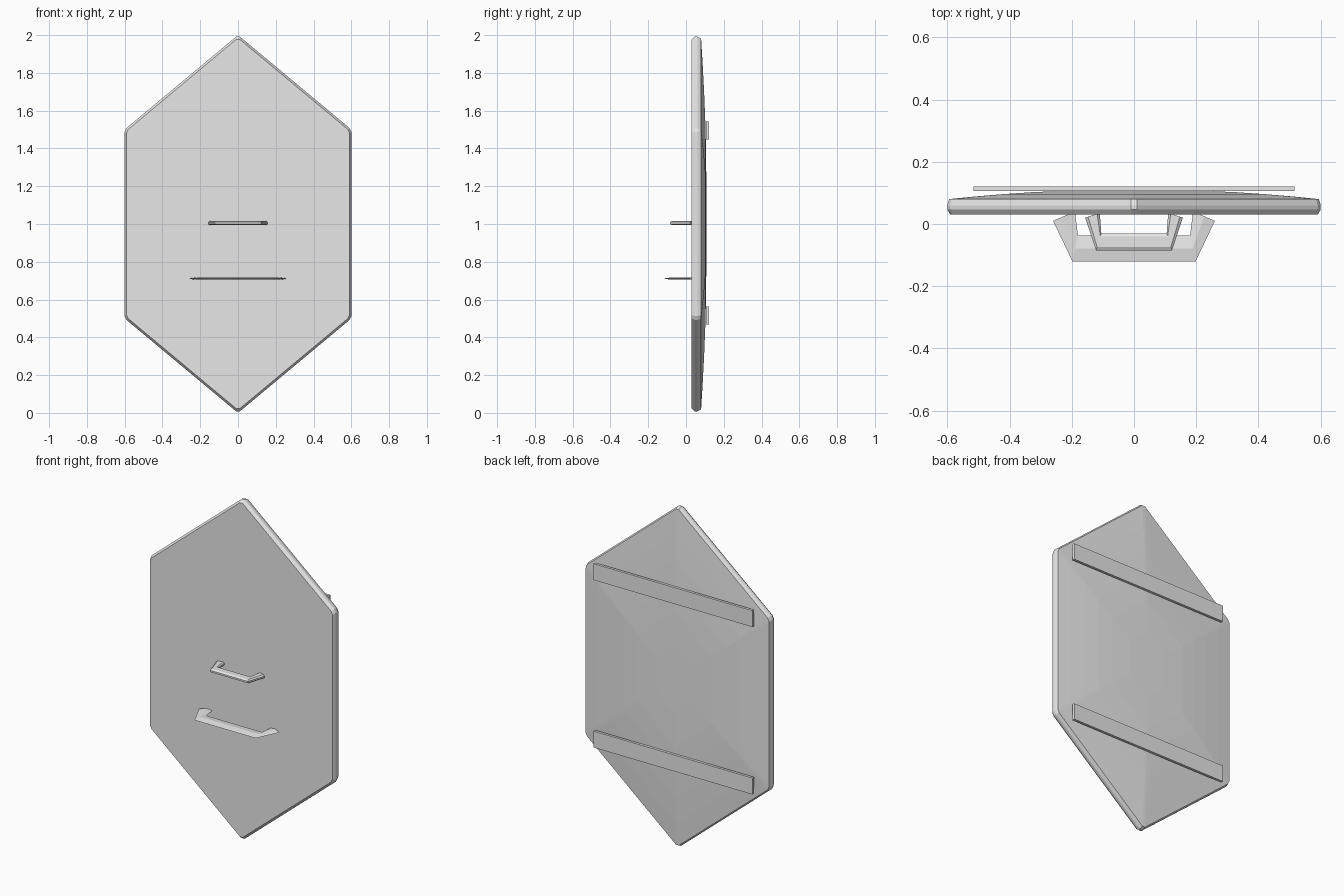
import bpy, bmesh
from mathutils import Vector

if "Cube" in bpy.data.objects:
    bpy.data.objects.remove(bpy.data.objects["Cube"])

grey = bpy.data.materials.new("light_grey")
grey.diffuse_color = (0.8, 0.8, 0.8, 1)
grey.use_nodes = True
grey.node_tree.nodes["Principled BSDF"].inputs["Base Color"].default_value = grey.diffuse_color


def finish(name, bm):
    bmesh.ops.recalc_face_normals(bm, faces=bm.faces)
    mesh = bpy.data.meshes.new(name)
    bm.to_mesh(mesh)
    bm.free()
    mesh.materials.append(grey)
    obj = bpy.data.objects.new(name, mesh)
    bpy.context.collection.objects.link(obj)
    return obj


def loft(name, rings, cap_start=True, cap_end=True):
    """Skin a list of equal-length closed rings of points."""
    bm = bmesh.new()
    loops = [[bm.verts.new(p) for p in ring] for ring in rings]
    n = len(loops[0])
    for a, b in zip(loops, loops[1:]):
        for i in range(n):
            j = (i + 1) % n
            bm.faces.new((a[i], a[j], b[j], b[i]))
    if cap_start:
        bm.faces.new(loops[0])
    if cap_end:
        bm.faces.new(loops[-1])
    return finish(name, bm)


# Elongated hexagon outline with tiny clipped corners
corners = [Vector(c) for c in ((0, 1), (0.6, 0.5), (0.6, -0.5),
                               (0, -1), (-0.6, -0.5), (-0.6, 0.5))]
outline = []
for i, c in enumerate(corners):
    for other in (corners[i - 1], corners[(i + 1) % 6]):
        outline.append(c + (other - c).normalized() * 0.012)


def hex_ring(scale, y):
    return [(p.x * scale, y, 1 + p.y * scale) for p in outline]


# Panel: flat front, bevelled rim, shallow domed back
steps = [(0.985, 0.03), (1, 0.047), (1, 0.06), (0.99, 0.08),
         (0.85, 0.0885), (0.7, 0.096), (0.55, 0.102),
         (0.4, 0.106), (0.2, 0.108)]
loft("shield_panel", [hex_ring(s, y) for s, y in steps])


# Grip handles: a cross-section swept between outer and inner path points
def handle(name, z, outer, inner, section):
    outer = outer + [(-x, y) for x, y in reversed(outer)]
    inner = inner + [(-x, y) for x, y in reversed(inner)]
    rings = []
    for o, i in zip(outer, inner):
        o, i = Vector(o), Vector(i)
        rings.append([(*o.lerp(i, t), z + h) for t, h in section])
    loft(name, rings)


handle("upper_handle", 1.005,
       [(-0.157, 0.02), (-0.122, -0.085)],
       [(-0.11, 0.036), (-0.105, -0.03)],
       [(0, -0.005), (0.2, -0.011), (0.82, -0.011), (1, -0.005),
        (1, 0.005), (0.82, 0.011), (0.2, 0.011), (0, 0.005)])
handle("lower_handle", 0.711,
       [(-0.26, 0.01), (-0.198, -0.12)],
       [(-0.19, 0.04), (-0.18, -0.037)],
       [(0, 0), (0.5, -0.006), (1, 0), (0.5, 0.006)])

# Flat straps across the back
for name, z in (("upper_back_strap", 1.495), ("lower_back_strap", 0.515)):
    bm = bmesh.new()
    bmesh.ops.create_cube(bm, size=1)
    for v in bm.verts:
        v.co = (v.co.x * 1.03, 0.1135 + v.co.y * 0.015, z + v.co.z * 0.096)
    finish(name, bm)
